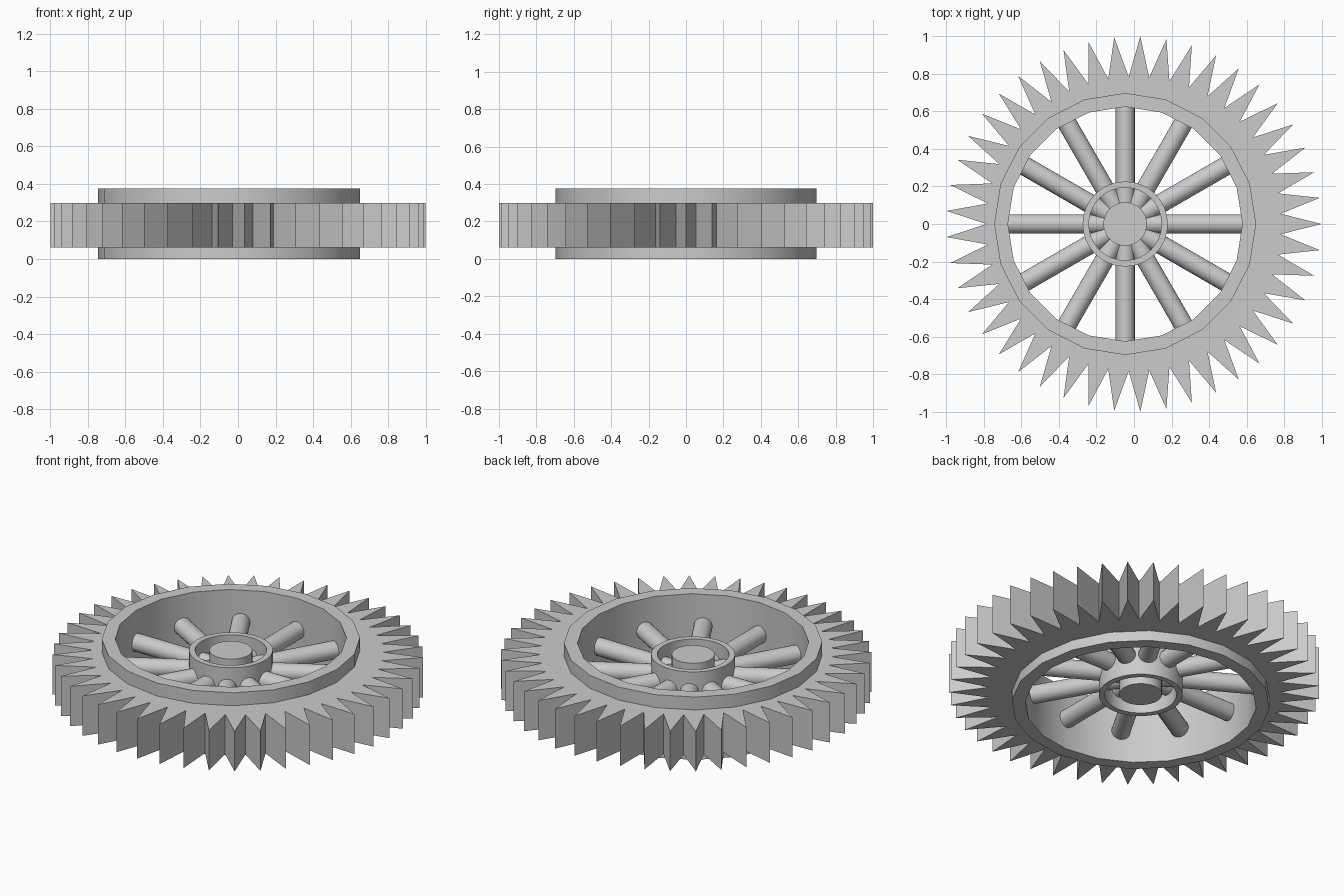
import bpy, bmesh
from math import cos, sin, pi
from mathutils import Matrix, Vector

if "Cube" in bpy.data.objects:
    bpy.data.objects.remove(bpy.data.objects["Cube"])

CX = -0.047          # wheel axis is slightly off the toothed plate's centre
MID = 0.185          # spoke height


def circle(r, n, cx=CX):
    return [(cx + r * cos(2 * pi * i / n), r * sin(2 * pi * i / n)) for i in range(n)]


def finish(name, bm, smooth=True):
    bmesh.ops.recalc_face_normals(bm, faces=bm.faces)
    me = bpy.data.meshes.new(name)
    bm.to_mesh(me)
    bm.free()
    ob = bpy.data.objects.new(name, me)
    bpy.context.collection.objects.link(ob)
    if smooth:
        bpy.context.view_layer.objects.active = ob
        ob.select_set(True)
        bpy.ops.object.shade_smooth_by_angle(angle=pi / 6)
        ob.select_set(False)
    return ob


def ring(name, outer, inner, z0, z1, smooth=True):
    """Extruded loop between two outlines with equal point counts."""
    bm = bmesh.new()
    loops = [[bm.verts.new((x, y, z)) for x, y in pts]
             for pts, z in ((outer, z0), (outer, z1), (inner, z1), (inner, z0))]
    n = len(outer)
    for a in range(4):
        p, q = loops[a], loops[(a + 1) % 4]
        for i in range(n):
            j = (i + 1) % n
            bm.faces.new((p[i], p[j], q[j], q[i]))
    return finish(name, bm, smooth)


def cylinder(name, r, length, sides, matrix):
    bm = bmesh.new()
    bmesh.ops.create_cone(bm, cap_ends=True, segments=sides, radius1=r, radius2=r,
                          depth=length, matrix=matrix)
    return finish(name, bm)


# toothed plate: 45 pointed teeth
TEETH = 45
teeth = []
for i in range(2 * TEETH):
    r = 1.001 if i % 2 == 0 else 0.785
    a = pi * i / TEETH
    teeth.append((-0.001 + r * cos(a), r * sin(a)))
ring("toothed_plate", teeth, circle(0.66, 2 * TEETH), 0.06, 0.298, smooth=False)

# 20-sided rim and the round hub
ring("rim", circle(0.698, 20), circle(0.625, 20), 0.0, 0.375)
ring("hub_ring", circle(0.227, 32), circle(0.194, 32), 0.06, 0.305)
cylinder("hub_core", 0.116, 0.24, 32, Matrix.Translation((CX, 0, MID)))

# twelve round spokes from the core to the rim
for i in range(12):
    a = 2 * pi * i / 12
    d = Vector((cos(a), sin(a), 0))
    m = (Matrix.Translation(Vector((CX, 0, MID)) + d * 0.37)
         @ Matrix.Rotation(a, 4, 'Z') @ Matrix.Rotation(pi / 2, 4, 'Y'))
    cylinder(f"spoke_{i + 1}", 0.051, 0.54, 24, m)
